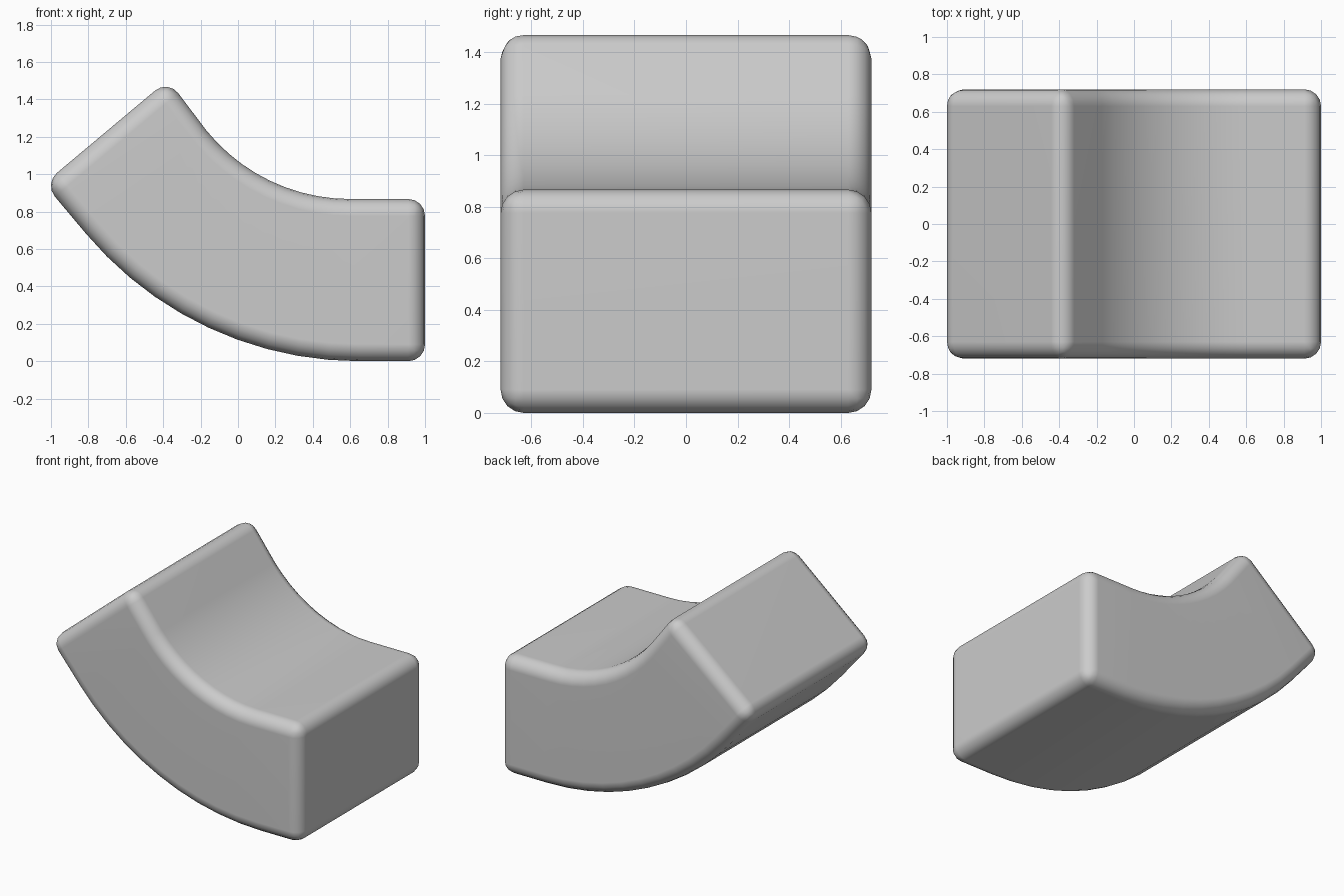
import bpy, bmesh
from math import sin, cos, radians

if "Cube" in bpy.data.objects:
    bpy.data.objects.remove(bpy.data.objects["Cube"])

HALF_WIDTH = 0.72
THICK = 0.867
STEPS = 10


def arc(cx, base, r, angle):
    """Points of a bend that starts level and curls up to the left."""
    pts = []
    for i in range(STEPS + 1):
        a = radians(angle) * i / STEPS
        pts.append((cx - r * sin(a), base + r * (1 - cos(a))))
    return pts


# Side profile: level end, bend, tilted straight end
lower = [(1.0, 0.0)] + arc(0.65, 0.0, 1.91, 50) + [(-1.037, 0.949)]
upper = [(1.0, THICK)] + arc(0.60, THICK, 0.99, 51) + [(-0.374, 1.505)]

# Bent block: a four-cornered section carried along the bend
bm = bmesh.new()
rings = []
for (xl, zl), (xu, zu) in zip(lower, upper):
    rings.append([bm.verts.new(p) for p in (
        (xl, -HALF_WIDTH, zl), (xl, HALF_WIDTH, zl),
        (xu, HALF_WIDTH, zu), (xu, -HALF_WIDTH, zu))])
for a, b in zip(rings, rings[1:]):
    for k in range(4):
        n = (k + 1) % 4
        bm.faces.new((a[k], a[n], b[n], b[k]))
bm.faces.new(rings[0])
bm.faces.new(rings[-1])
bmesh.ops.recalc_face_normals(bm, faces=bm.faces)
for f in bm.faces:
    f.smooth = True

mesh = bpy.data.meshes.new("bent_block")
bm.to_mesh(mesh)
bm.free()
block = bpy.data.objects.new("bent_block", mesh)
bpy.context.collection.objects.link(block)

# Rounded edges
bev = block.modifiers.new("rounded_edges", 'BEVEL')
bev.width = 0.09
bev.segments = 4
bev.limit_method = 'ANGLE'
bev.angle_limit = radians(40)
bev.use_clamp_overlap = False
wn = block.modifiers.new("even_shading", 'WEIGHTED_NORMAL')
wn.keep_sharp = True
